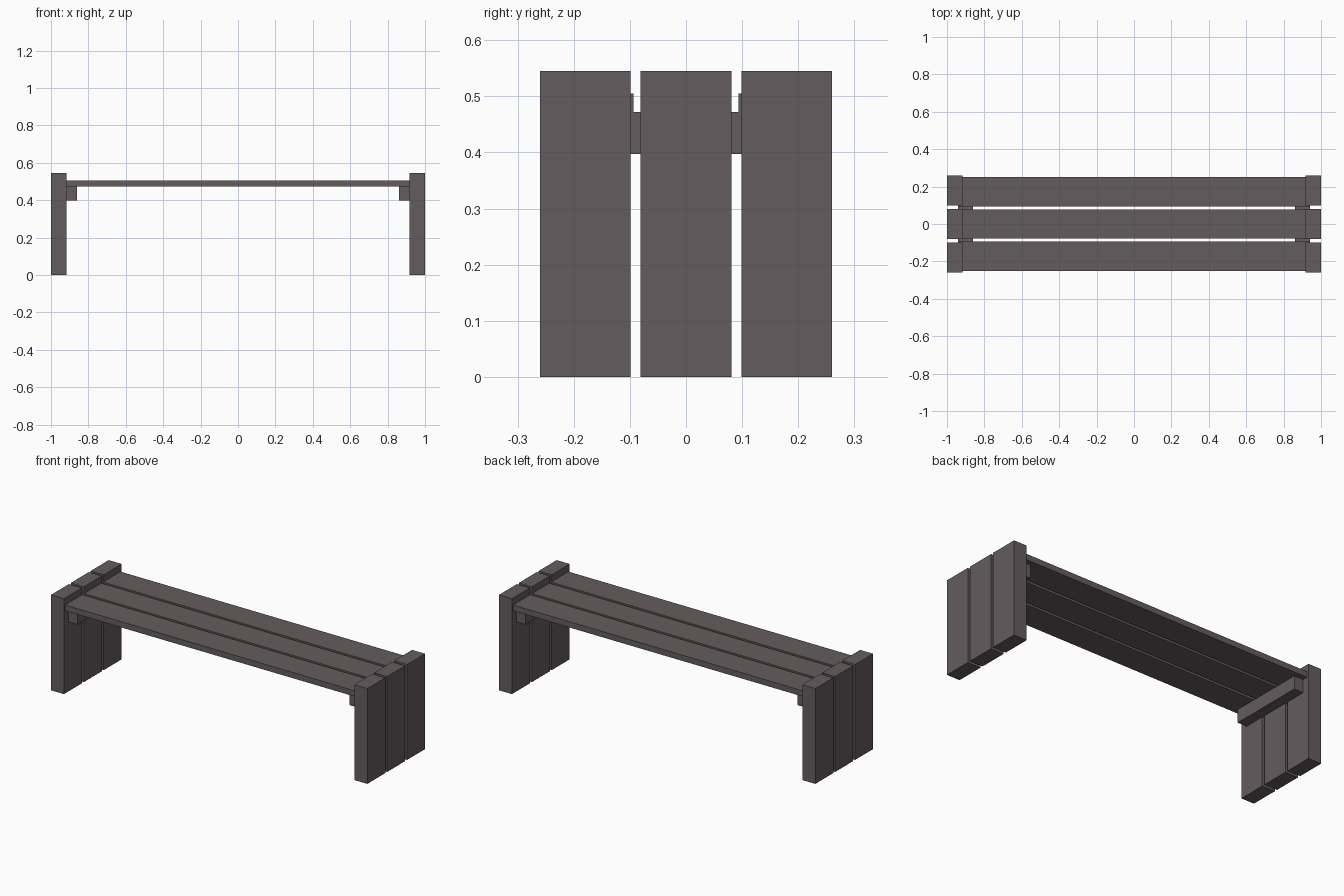
import bpy

if "Cube" in bpy.data.objects:
    bpy.data.objects.remove(bpy.data.objects["Cube"])

wood = bpy.data.materials.new("dark brown wood")
wood.diffuse_color = (0.13, 0.107, 0.112, 1)
wood.use_nodes = True
wood.node_tree.nodes["Principled BSDF"].inputs["Base Color"].default_value = wood.diffuse_color


def box(name, x, y, z):
    """Box between (min, max) pairs on each axis."""
    verts = [(a, b, c) for a in x for b in y for c in z]
    faces = [(0, 1, 3, 2), (4, 6, 7, 5), (0, 4, 5, 1),
             (2, 3, 7, 6), (0, 2, 6, 4), (1, 5, 7, 3)]
    mesh = bpy.data.meshes.new(name)
    mesh.from_pydata(verts, [], faces)
    mesh.materials.append(wood)
    obj = bpy.data.objects.new(name, mesh)
    bpy.context.collection.objects.link(obj)
    return obj


rows = (("front", -1), ("middle", 0), ("back", 1))

# Seat slats, let into the legs at both ends
for row, k in rows:
    yc = k * 0.172
    box(f"{row}_seat_slat", (-0.94, 0.94), (yc - 0.078, yc + 0.078), (0.472, 0.505))

for side, s in (("left", -1), ("right", 1)):
    # Three upright leg boards per end
    for row, k in rows:
        yc = k * 0.1795
        box(f"{side}_{row}_leg", sorted((s * 0.918, s * 1.0)),
            (yc - 0.081, yc + 0.081), (0, 0.545))
    # Support rail under the slats
    box(f"{side}_support_rail", sorted((s * 0.86, s * 0.94)), (-0.22, 0.22), (0.397, 0.472))
